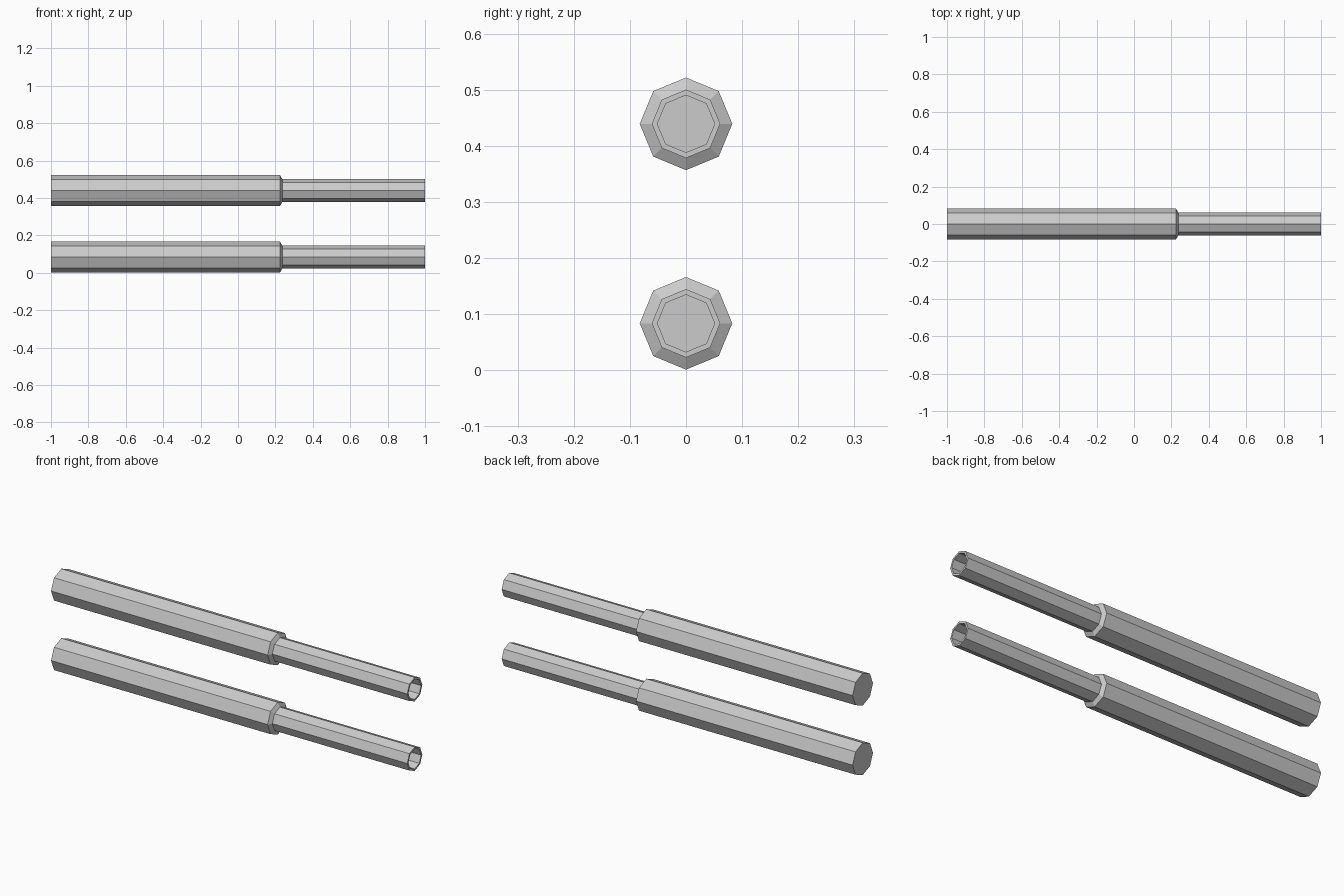
import bpy, bmesh
from math import cos, sin, pi

if "Cube" in bpy.data.objects:
    bpy.data.objects.remove(bpy.data.objects["Cube"])

SIDES = 8
# Profile along the tube as (x, radius): back cap, thick body, chamfer, thin end, bore
PROFILE = [(-1.0, 0.0825), (0.225, 0.0825), (0.237, 0.061),
           (1.0, 0.061), (1.0, 0.051), (0.8, 0.051)]


def stepped_tube(name, z):
    bm = bmesh.new()
    rings = [[bm.verts.new((x, r * cos(2 * pi * i / SIDES), r * sin(2 * pi * i / SIDES)))
              for i in range(SIDES)] for x, r in PROFILE]
    # Side faces between neighbouring rings
    for a, b in zip(rings, rings[1:]):
        for i in range(SIDES):
            j = (i + 1) % SIDES
            bm.faces.new((a[i], a[j], b[j], b[i]))
    # Back cap and bore floor
    bm.faces.new(rings[0])
    bm.faces.new(rings[-1])
    bmesh.ops.recalc_face_normals(bm, faces=bm.faces)
    mesh = bpy.data.meshes.new(name)
    bm.to_mesh(mesh)
    bm.free()
    obj = bpy.data.objects.new(name, mesh)
    obj.location.z = z
    bpy.context.collection.objects.link(obj)


# Two identical tubes, one above the other
for name, z in (("lower_barrel", 0.0835), ("upper_barrel", 0.439)):
    stepped_tube(name, z)
